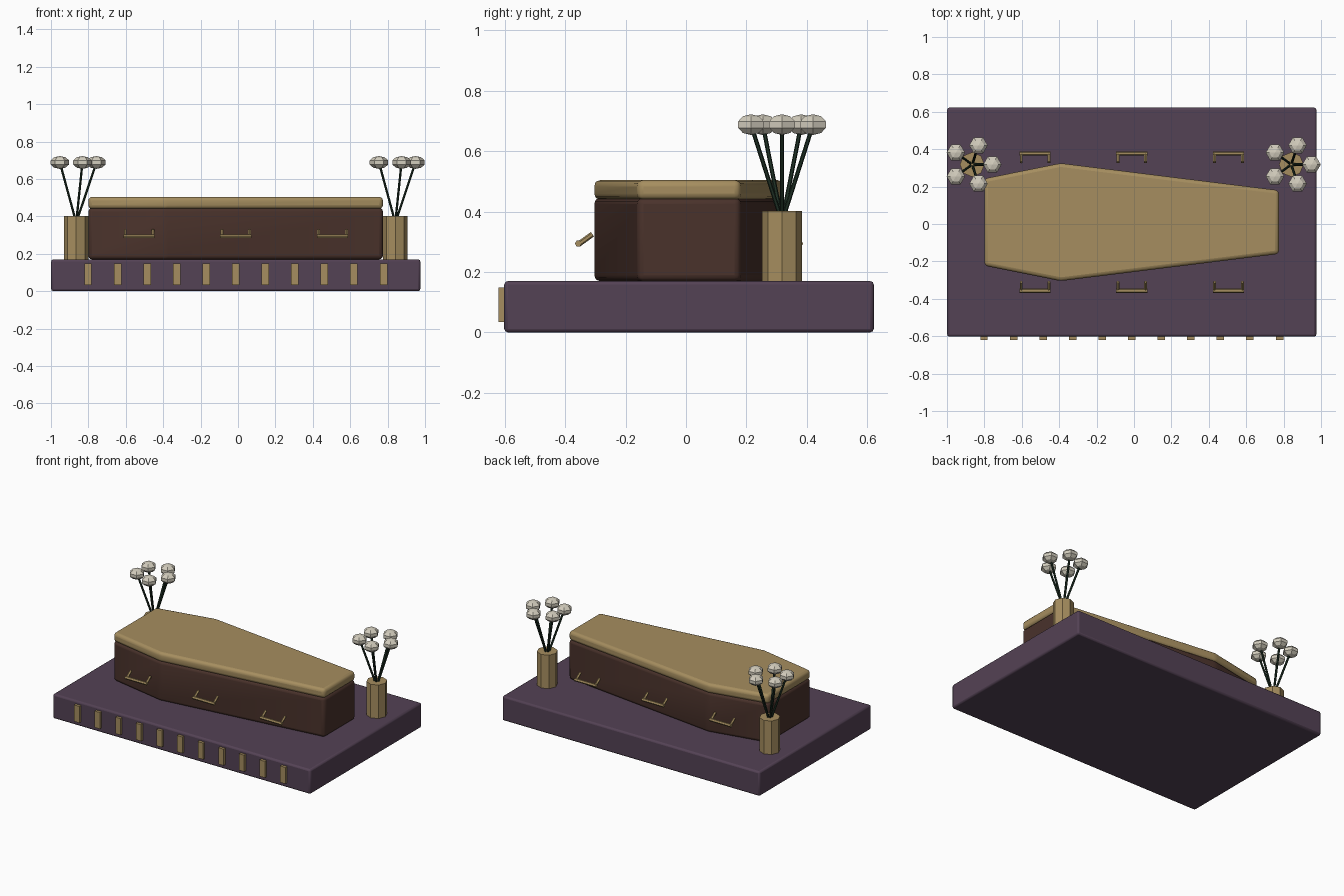
import bpy, bmesh, math
from mathutils import Vector

cube = bpy.data.objects.get("Cube")
if cube:
    bpy.data.objects.remove(cube, do_unlink=True)

CX, CY = -0.012, 0.01      # middle of the platform
BASE_TOP = 0.17


def material(name, rgb):
    m = bpy.data.materials.new(name)
    m.use_nodes = True
    m.diffuse_color = (*rgb, 1)
    m.node_tree.nodes["Principled BSDF"].inputs["Base Color"].default_value = (*rgb, 1)
    return m


purple = material("dusky purple", (0.088, 0.054, 0.09))
brown = material("dark wood", (0.068, 0.032, 0.024))
gold = material("old gold", (0.38, 0.27, 0.115))
cream = material("cream petals", (0.65, 0.61, 0.51))
green = material("dark green", (0.013, 0.03, 0.018))


def make(name, bm, mat, bevel=0, segments=2, smooth=False):
    bmesh.ops.recalc_face_normals(bm, faces=bm.faces)
    mesh = bpy.data.meshes.new(name)
    bm.to_mesh(mesh)
    bm.free()
    ob = bpy.data.objects.new(name, mesh)
    bpy.context.collection.objects.link(ob)
    mesh.materials.append(mat)
    if bevel:
        mod = ob.modifiers.new("Bevel", "BEVEL")
        mod.width, mod.segments = bevel, segments
        mod.limit_method = "ANGLE"
        mod.angle_limit = math.radians(10)
    if smooth:
        bpy.ops.object.select_all(action="DESELECT")
        ob.select_set(True)
        bpy.context.view_layer.objects.active = ob
        bpy.ops.object.shade_smooth_by_angle(angle=math.radians(40))
    return ob


def prism(name, outline, z0, z1, mat, **kw):
    bm = bmesh.new()
    low = [bm.verts.new((x, y, z0)) for x, y in outline]
    high = [bm.verts.new((x, y, z1)) for x, y in outline]
    bm.faces.new(low)
    bm.faces.new(high)
    n = len(outline)
    for i in range(n):
        j = (i + 1) % n
        bm.faces.new((low[i], low[j], high[j], high[i]))
    return make(name, bm, mat, **kw)


def box(name, x, y, w, d, z0, z1, mat, **kw):
    pts = [(x + sx * w / 2, y + sy * d / 2) for sx, sy in ((-1, -1), (1, -1), (1, 1), (-1, 1))]
    return prism(name, pts, z0, z1, mat, **kw)


def add_rod(bm, a, b, r, sides=6):
    # straight rod between two points
    a, b = Vector(a), Vector(b)
    made = bmesh.ops.create_cone(bm, cap_ends=True, segments=sides, radius1=r,
                                 radius2=r, depth=(b - a).length)["verts"]
    turn = Vector((0, 0, 1)).rotation_difference(b - a).to_matrix()
    bmesh.ops.rotate(bm, verts=made, cent=(0, 0, 0), matrix=turn)
    bmesh.ops.translate(bm, verts=made, vec=(a + b) / 2)


# Platform and its row of front trim blocks
box("platform", CX, CY, 1.974, 1.224, 0, BASE_TOP, purple, bevel=0.012, smooth=True)
for i in range(11):
    box(f"trim_block_{i + 1}", CX + (i - 5) * 0.158, -0.608, 0.04, 0.025, 0.034, 0.148, gold)

# Casket body and lid share a tapered six-sided outline
half = [(-0.8, 0.233), (-0.392, 0.315), (0.775, 0.17)]
outline = [(x, CY - w) for x, w in half] + [(x, CY + w) for x, w in reversed(half)]
prism("casket_body", outline, BASE_TOP, 0.445, brown, bevel=0.02, segments=3, smooth=True)
prism("casket_lid", outline, 0.44, 0.504, gold, bevel=0.02, segments=3, smooth=True)

# Carrying handles, tilted outward and down, three on each long side
for side, label in ((-1, "front"), (1, "back")):
    for i in range(3):
        x = CX + (i - 1) * 0.517
        inner, outer = CY + side * 0.32, CY + side * 0.367
        bm = bmesh.new()
        for s in (-1, 1):
            add_rod(bm, (x + s * 0.074, inner, 0.325), (x + s * 0.074, outer, 0.291), 0.009)
        add_rod(bm, (x - 0.083, outer, 0.294), (x + 0.083, outer, 0.294), 0.011)
        make(f"{label}_handle_{i + 1}", bm, gold, smooth=True)

# Two vases of five flowers
for side, label in ((-1, "right"), (1, "left")):
    vx, vy = CX + side * 0.853, 0.318
    ring = [(vx + 0.066 * math.cos(k * math.pi / 4), vy + 0.066 * math.sin(k * math.pi / 4))
            for k in range(8)]
    prism(f"{label}_vase", ring, BASE_TOP, 0.402, gold)
    stems, blooms = bmesh.new(), bmesh.new()
    for k in range(5):
        a = k * math.tau / 5
        out = Vector((math.cos(a), math.sin(a), 0))
        centre = Vector((vx, vy, 0.688)) + out * 0.108
        add_rod(stems, Vector((vx, vy, 0.39)) + out * 0.008, centre, 0.007)
        made = bmesh.ops.create_uvsphere(blooms, u_segments=6, v_segments=5, radius=0.052)["verts"]
        for v in made:
            # points of the hexagon face front and back
            v.co = Vector((-v.co.y, v.co.x, v.co.z * 0.66)) + centre
    make(f"{label}_stems", stems, green)
    make(f"{label}_flowers", blooms, cream)
